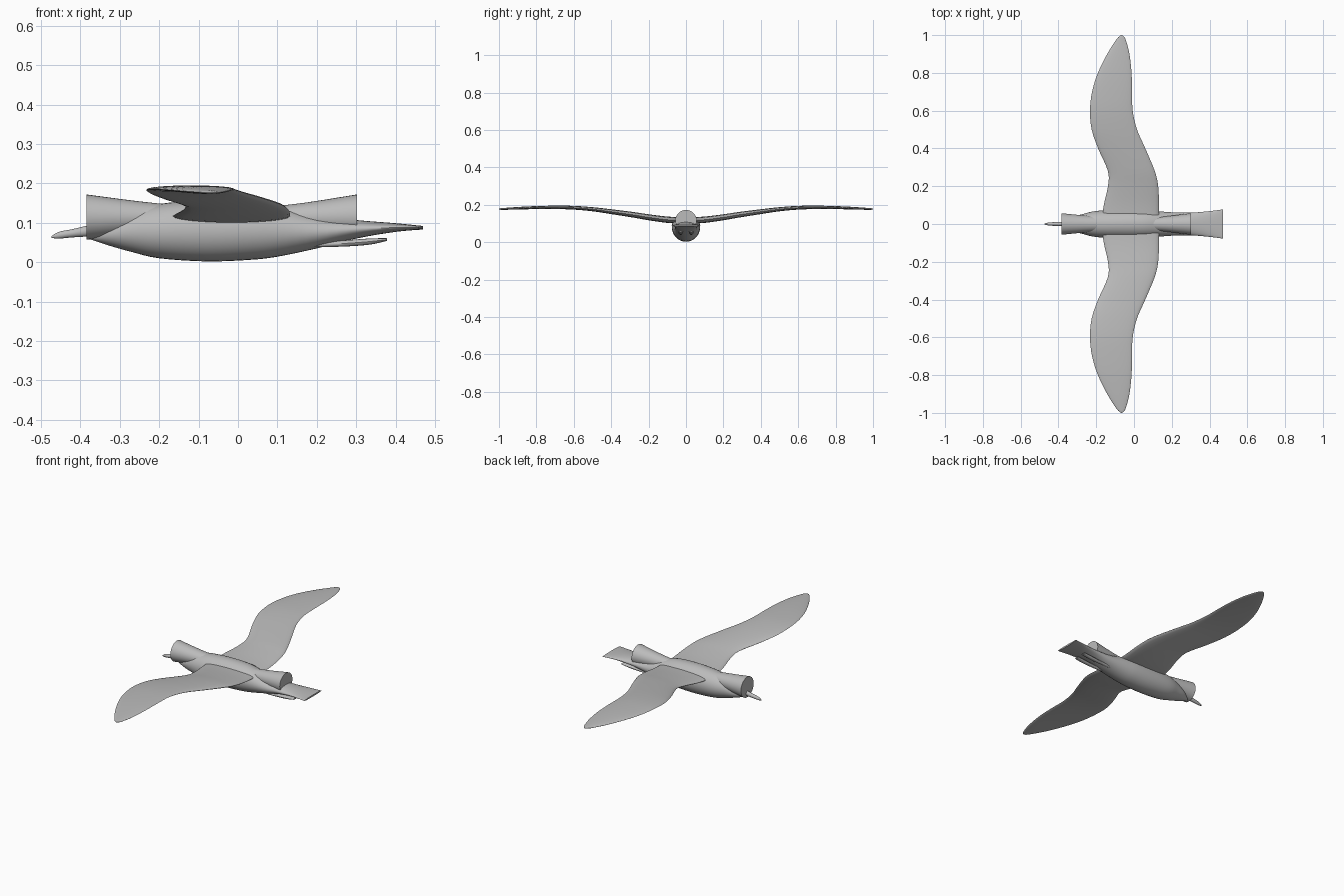
import bpy, bmesh
from math import sin, cos, pi, radians
from mathutils import Vector

cube = bpy.data.objects.get("Cube")
if cube:
    bpy.data.objects.remove(cube)

grey = bpy.data.materials.new("plain grey")
grey.use_nodes = True
COLOUR = (0.5, 0.5, 0.5, 1)
grey.diffuse_color = COLOUR
grey.node_tree.nodes["Principled BSDF"].inputs["Base Color"].default_value = COLOUR


def smooth_rows(rows, steps):
    """Catmull-Rom interpolation of equal-length rows of numbers."""
    pts = [Vector(r) for r in rows]
    out = []
    for i in range(len(pts) - 1):
        a, b, c, d = (pts[max(0, min(len(pts) - 1, i + k))] for k in (-1, 0, 1, 2))
        for s in range(steps):
            t = s / steps
            out.append(b + (c - a) * (t / 2)
                       + (a * 2 - b * 5 + c * 4 - d) * (t * t / 2)
                       + (b * 3 - a - c * 3 + d) * (t ** 3 / 2))
    return out + [pts[-1]]


def skin(name, rings):
    """Bridge rings of points and cap both ends."""
    bm = bmesh.new()
    loops = [[bm.verts.new(p) for p in ring] for ring in rings]
    n = len(loops[0])
    for a, b in zip(loops, loops[1:]):
        for j in range(n):
            bm.faces.new((a[j], a[(j + 1) % n], b[(j + 1) % n], b[j]))
    bm.faces.new(loops[0])
    bm.faces.new(loops[-1])
    bmesh.ops.recalc_face_normals(bm, faces=bm.faces)
    mesh = bpy.data.meshes.new(name)
    bm.to_mesh(mesh)
    bm.free()
    mesh.materials.append(grey)
    obj = bpy.data.objects.new(name, mesh)
    bpy.context.collection.objects.link(obj)
    bpy.ops.object.select_all(action='DESELECT')
    obj.select_set(True)
    bpy.context.view_layer.objects.active = obj
    bpy.ops.object.shade_smooth_by_angle(angle=radians(40))
    return obj


def loft_x(name, rows, steps=4, sides=32, y=0):
    """Rows: x, bottom z, top z, half width."""
    rings = []
    for x, lo, hi, w in smooth_rows(rows, steps):
        rings.append([(x, y + w * cos(2 * pi * k / sides),
                       (lo + hi) / 2 + (hi - lo) / 2 * sin(2 * pi * k / sides))
                      for k in range(sides)])
    return skin(name, rings)


# Body flowing into a flat, flared tail
loft_x("body_and_tail", [
    (-.375, .058, .066, .006), (-.33, .043, .10, .034), (-.27, .026, .13, .053),
    (-.2, .01, .148, .069), (-.08, .002, .158, .075), (.03, .006, .156, .075),
    (.1, .014, .145, .07), (.2, .035, .118, .062), (.3, .06, .107, .06),
    (.4, .077, .099, .068), (.47, .083, .092, .077)])

# Waisted tube that forms the head and the rump
loft_x("head_and_rump_tube", [
    (-.385, .057, .172, .057), (-.2, .078, .149, .04), (-.04, .085, .14, .034),
    (.12, .078, .145, .036), (.302, .061, .172, .057)])

# Beak
loft_x("beak", [
    (-.474, .062, .066, .002), (-.455, .06, .077, .007),
    (-.42, .063, .084, .01), (-.37, .066, .096, .011)], sides=16)

# Tucked feet
for side, y in (("left", .028), ("right", -.028)):
    loft_x(side + "_foot", [
        (.16, .038, .05, .004), (.25, .039, .054, .01),
        (.33, .044, .06, .013), (.378, .054, .061, .014)], sides=12, y=y)

# Wings: span, leading x, trailing x, middle z, half thickness
wing_rows = smooth_rows([
    (0, -.172, .13, .114, .017), (.1, -.16, .132, .12, .017),
    (.2, -.138, .128, .133, .016), (.28, -.138, .11, .146, .015),
    (.4, -.19, .06, .163, .013), (.5, -.224, .016, .176, .011),
    (.6, -.233, -.007, .184, .01), (.7, -.222, -.01, .186, .009),
    (.8, -.191, -.013, .185, .008), (.9, -.142, -.024, .181, .007),
    (.97, -.098, -.042, .178, .005), (.992, -.08, -.053, .177, .004),
    (1, -.068, -.064, .177, .001)], 4)
for side, s in (("back", 1), ("front", -1)):
    rings = []
    for y, lead, trail, z, h in wing_rows:
        ring = []
        for k in range(24):
            a = 2 * pi * k / 24
            ring.append(((lead + trail) / 2 + (trail - lead) / 2 * cos(a),
                         s * y, z + h * sin(a)))
        rings.append(ring)
    skin(side + "_wing", rings)
